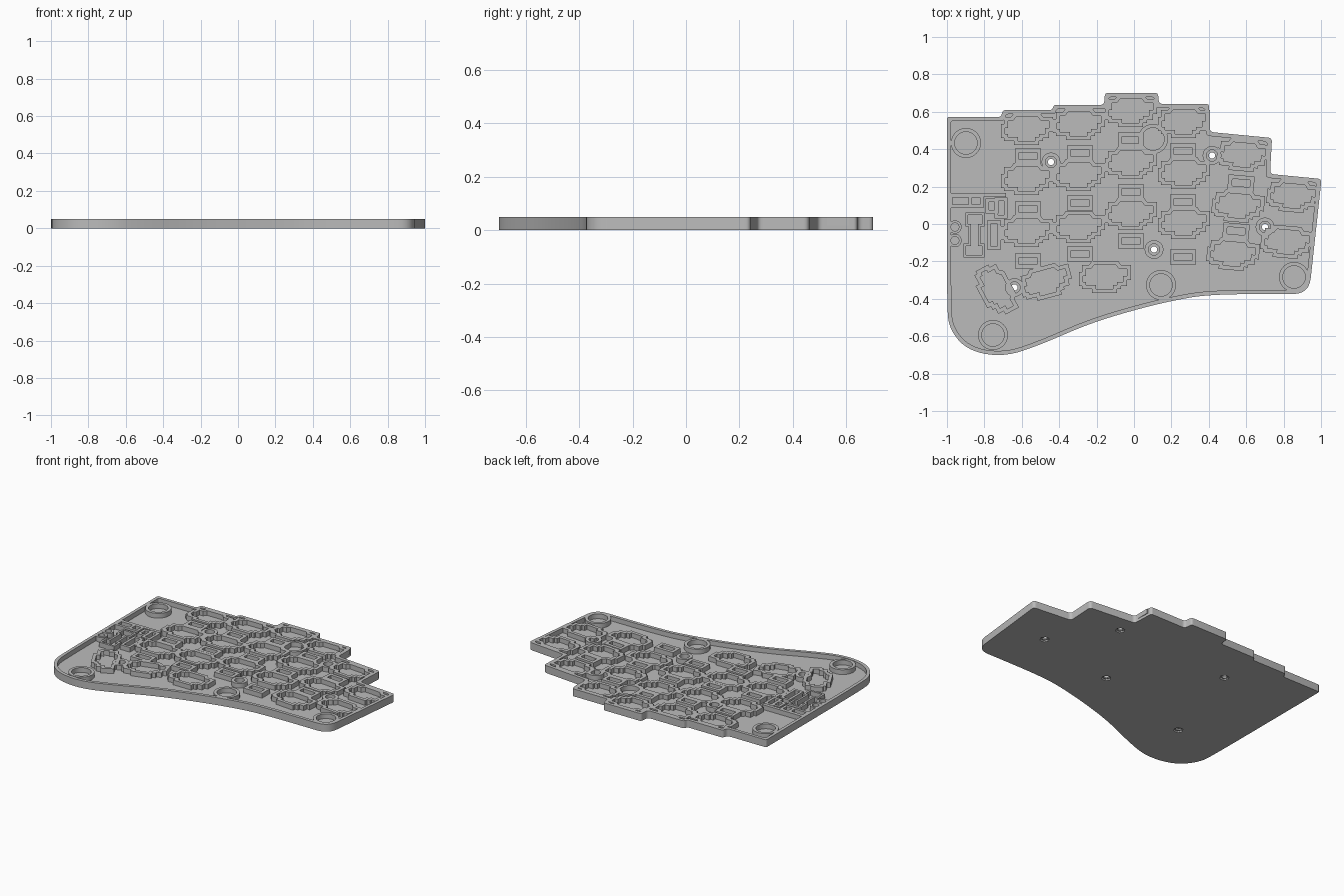
import bpy, bmesh, math
from mathutils import Vector

if "Cube" in bpy.data.objects:
    bpy.data.objects.remove(bpy.data.objects["Cube"])

FLOOR, TOP, WALL = 0.018, 0.05, 0.022
PX = 187.0                      # drawing units per model unit

grey = bpy.data.materials.new("case grey")
grey.diffuse_color = (0.5, 0.5, 0.5, 1)
grey.use_nodes = True
grey.node_tree.nodes["Principled BSDF"].inputs["Base Color"].default_value = grey.diffuse_color


def P(x, y):
    """Drawing position to model position."""
    return Vector(((x - 1134) / PX, (225 - y) / PX))


def area(pts):
    return sum(a.x * b.y - b.x * a.y for a, b in zip(pts, pts[1:] + pts[:1])) / 2


def offset(pts, d):
    """Mitred offset of a counter-clockwise outline, outward for d > 0."""
    out, n = [], len(pts)
    for i, p in enumerate(pts):
        u = (p - pts[i - 1]).normalized()
        v = (pts[(i + 1) % n] - p).normalized()
        a, b = Vector((u.y, -u.x)), Vector((v.y, -v.x))
        out.append(p + (a + b) * d / max(1 + a.dot(b), 0.3))
    return out


def rounded(pts, radii, seg=6):
    """Round every corner with the same number of points."""
    out, n = [], len(pts)
    for i, p in enumerate(pts):
        a, b = pts[i - 1] - p, pts[(i + 1) % n] - p
        ta = p + a.normalized() * min(radii[i], a.length / 2)
        tb = p + b.normalized() * min(radii[i], b.length / 2)
        for k in range(seg + 1):
            t = k / seg
            out.append(ta * (1 - t) ** 2 + p * 2 * t * (1 - t) + tb * t * t)
    return out


def finish(bm, name):
    bmesh.ops.remove_doubles(bm, verts=bm.verts, dist=1e-5)
    bmesh.ops.recalc_face_normals(bm, faces=bm.faces)
    me = bpy.data.meshes.new(name)
    bm.to_mesh(me)
    bm.free()
    me.materials.append(grey)
    ob = bpy.data.objects.new(name, me)
    bpy.context.collection.objects.link(ob)
    return ob


def slab(bm, pts, z0, z1):
    lo = [bm.verts.new((p.x, p.y, z0)) for p in pts]
    hi = [bm.verts.new((p.x, p.y, z1)) for p in pts]
    bm.faces.new(lo[::-1])
    bm.faces.new(hi)
    for i in range(len(pts)):
        bm.faces.new((lo[i - 1], lo[i], hi[i], hi[i - 1]))


def band(bm, inner, outer, z0=FLOOR, z1=TOP):
    """Closed wall between two matching outlines."""
    rings = [[bm.verts.new((p.x, p.y, z)) for p in pts]
             for pts, z in ((outer, z0), (outer, z1), (inner, z1), (inner, z0))]
    for k in range(4):
        a, b = rings[k], rings[(k + 1) % 4]
        for i in range(len(inner)):
            bm.faces.new((a[i - 1], a[i], b[i], b[i - 1]))


def pocket(bm, shape, cx, cy, deg=0, wall=WALL):
    """Wall around a pocket whose shape is given in drawing units."""
    c, s = math.cos(math.radians(deg)), math.sin(math.radians(deg))
    m = P(cx, cy)
    pts = [m + Vector((x * c - y * s, x * s + y * c)) / PX for x, y in shape]
    if area(pts) < 0:
        pts.reverse()
    band(bm, pts, offset(pts, wall))


def circle(r, n=40):
    return [Vector((math.cos(2 * math.pi * k / n), math.sin(2 * math.pi * k / n))) * r
            for k in range(n)]


def box(w, h):
    return [(-w / 2, -h / 2), (w / 2, -h / 2), (w / 2, h / 2), (-w / 2, h / 2)]


# case outline: x, y, corner radius (counter-clockwise)
corners = [(947, 118, 2), (947, 305, 60), (949, 330, 60), (968, 352, 60),
           (1004, 358, 60), (1040, 346, 60), (1088, 325, 60), (1134, 311, 60),
           (1175, 301, 60), (1212, 295, 60), (1309, 295, 16), (1321.5, 180, 4),
           (1270, 175, 4), (1272, 139, 4), (1210, 133, 4), (1209, 105, 3),
           (1159, 105, 4), (1158, 94, 3), (1105, 94, 3), (1104, 106, 4),
           (1054, 106, 2), (1052, 111, 2), (1003, 111, 3), (1001, 118, 3)]
sharp = [P(x, y) for x, y, r in corners]
radii = [r / PX for x, y, r in corners]
outline = rounded(sharp, radii)
inner = rounded(offset(sharp, -WALL), radii)

screws = [P(1051, 163), P(1212, 156.5), P(1265, 228), P(1154, 250.5), P(1014.5, 288.5)]

# floor plate
bm = bmesh.new()
slab(bm, outline, 0, FLOOR)
bmesh.ops.remove_doubles(bm, verts=bm.verts, dist=1e-5)
floor = finish(bm, "floor_plate")

# screw holes with hexagonal recesses underneath
for name, r, n, z1 in (("hole_cutter", 0.017, 32, 0.1), ("hex_cutter", 0.03, 6, 0.009)):
    bm = bmesh.new()
    for s in screws:
        slab(bm, [s + p for p in circle(r, n)], -0.05, z1)
    cutter = finish(bm, name)
    cutter.hide_render = True
    mod = floor.modifiers.new(name, 'BOOLEAN')
    mod.operation, mod.solver, mod.object = 'DIFFERENCE', 'EXACT', cutter
    bpy.context.view_layer.update()
    cut = bpy.data.meshes.new_from_object(
        floor.evaluated_get(bpy.context.evaluated_depsgraph_get()))
    floor.modifiers.clear()
    floor.data = cut
    bpy.data.objects.remove(cutter)

# outer rim
bm = bmesh.new()
band(bm, inner, outline)
rim = finish(bm, "outer_rim")

# screw bosses
bm = bmesh.new()
for s in screws:
    band(bm, [s + p for p in circle(0.03)], [s + p for p in circle(0.05)])
bosses = finish(bm, "screw_bosses")

# round foot rings
bm = bmesh.new()
for x, y in ((966, 144), (1153, 140), (1161, 286), (1294, 278), (993, 336)):
    c = P(x, y)
    band(bm, [c + p for p in circle(0.06)], [c + p for p in circle(0.08)])
rings = finish(bm, "foot_rings")

# switch socket walls
socket = [(-19, 8), (-14, 8), (-11, 12), (11, 12), (14, 8), (22, 8), (22, 1),
          (18, 1), (18, -5), (12, -5), (12, -8), (8, -8), (8, -12), (-9, -12),
          (-9, -8), (-19, -8), (-19, -5), (-22, -5), (-22, 1), (-19, 1)]
keys = [(x, y, 0) for x, ys in ((1027, (130, 180, 232)), (1079, (125, 176, 228)),
                                (1131, (112, 164, 215)), (1184, (123, 174, 224)))
        for y in ys]
keys += [(1243, 156, -5), (1238, 207, -5), (1233, 255, -5), (1293, 197, -5),
         (1287, 243, -5), (1105, 278, 0), (1046, 283, 15), (996, 291, -62)]
bm = bmesh.new()
for x, y, a in keys:
    pocket(bm, socket, x, y, a)
sockets = finish(bm, "switch_socket_walls")

# small light pockets between the sockets
bm = bmesh.new()
for x, ys in ((1028, (157, 210, 262)), (1080, (154, 204, 255)),
              (1131, (141, 193, 242)), (1183, (152, 203, 258))):
    for y in ys:
        pocket(bm, box(18, 7), x, y)
for x, y in ((1241, 184), (1236, 232)):
    pocket(bm, box(18, 7), x, y, -5)
lights = finish(bm, "light_pocket_walls")

# connector pockets on the left
bm = bmesh.new()
for x, y, w, h in ((960.5, 202, 16, 7), (976, 202, 8, 7), (992, 207, 6, 8),
                   (1001, 209, 6, 14), (994, 236, 7, 22)):
    pocket(bm, box(w, h), x, y, wall=0.018)
for y in (228, 241.5):
    pocket(bm, [p * 4 for p in circle(1, 24)], 955, y, wall=0.014)
tab = [(-8, -21), (8, -21), (8, -12), (4, -12), (4, 10), (8, 10), (8, 19),
       (-6, 19), (-6, 10), (-3, 10), (-3, -12), (-8, -12)]
pocket(bm, tab, 974, 235, wall=0.014)
# low bar closing the controller bay
slab(bm, [P(951, 198), P(1006, 198), P(1006, 194), P(951, 194)], FLOOR, TOP)
connectors = finish(bm, "connector_pocket_walls")

# smooth rounded walls, keep edges sharp
for ob in (floor, rim, bosses, rings):
    bpy.ops.object.select_all(action='DESELECT')
    ob.select_set(True)
    bpy.context.view_layer.objects.active = ob
    bpy.ops.object.shade_smooth_by_angle(angle=math.radians(25))
